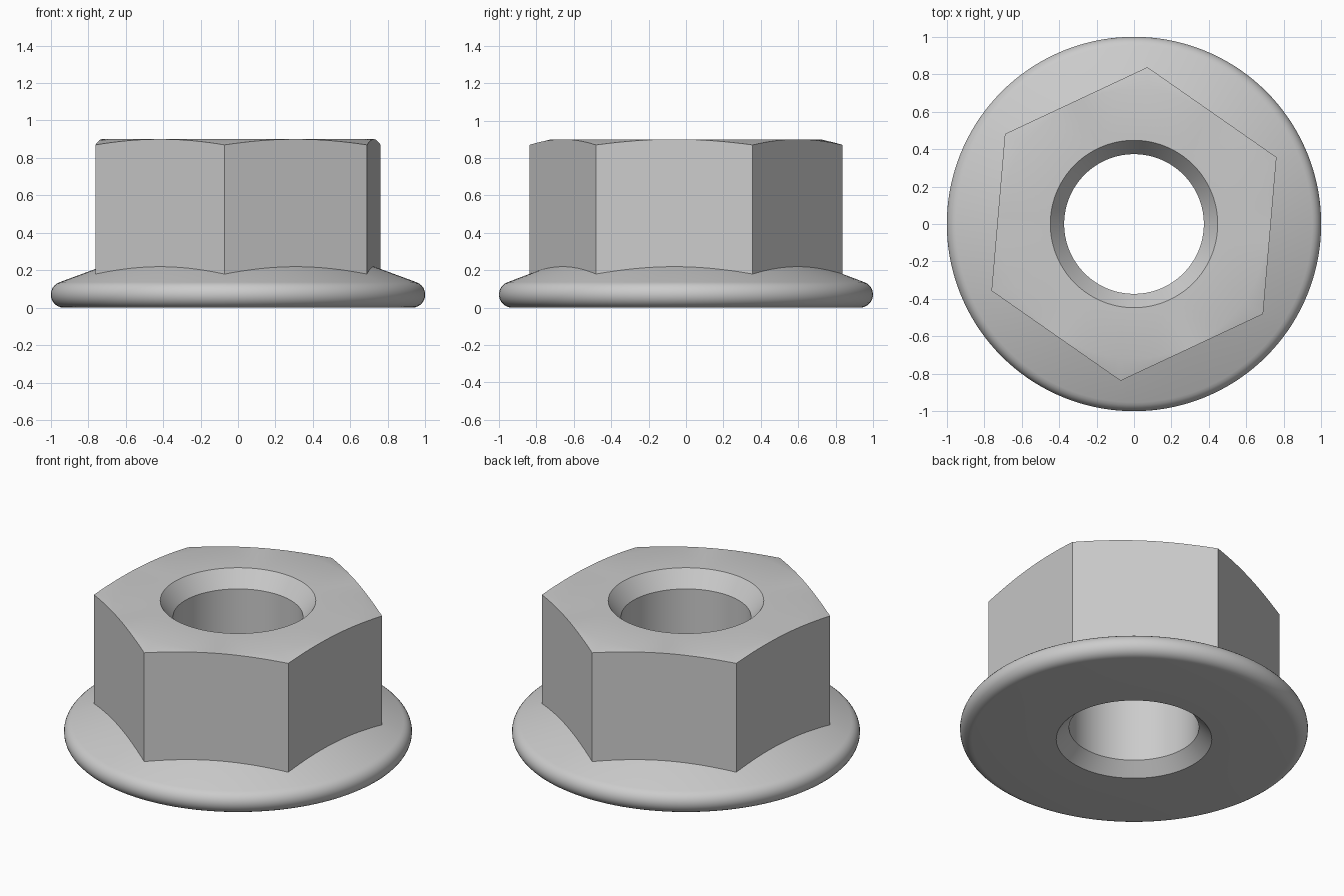
import bpy, bmesh
from math import cos, sin, pi, radians

cube = bpy.data.objects.get("Cube")
if cube:
    bpy.data.objects.remove(cube, do_unlink=True)

SEGMENTS = 144                 # multiple of six, so hexagon corners fall on a segment
FIRST_CORNER = radians(25.1)
APOTHEM = 0.728
BORE, BORE_MOUTH = 0.373, 0.447
HEIGHT = 0.9
RIM = 0.07                     # rounding radius of the flange rim

steel = bpy.data.materials.new("light grey steel")
steel.use_nodes = True
colour = (0.6, 0.6, 0.6, 1)
steel.diffuse_color = colour
steel.node_tree.nodes["Principled BSDF"].inputs["Base Color"].default_value = colour


def section(turn):
    """Closed radius/height outline of the nut at an angle measured from a corner."""
    hexagon = APOTHEM / cos(turn % (pi / 3) - pi / 6)
    outside = hexagon - APOTHEM
    # bore and chamfered top
    points = [(BORE, 0.077), (BORE, HEIGHT - 0.1), (BORE_MOUTH, HEIGHT),
              (APOTHEM - 0.01, HEIGHT), (hexagon, HEIGHT - 0.27 * outside)]
    # foot of the hexagon on the conical flange
    points.append((hexagon, 0.219 - 0.35 * outside))
    # rounded flange rim
    for i in range(13):
        a = radians(71) - radians(161) * i / 12
        points.append((1 - RIM + RIM * cos(a), RIM + RIM * sin(a)))
    # flat underside up to the lower bore chamfer
    points.append((BORE_MOUTH, 0))
    return points


# Sweep the section around the axis
bm = bmesh.new()
rings = []
for s in range(SEGMENTS):
    turn = 2 * pi * s / SEGMENTS
    # exact step within one side keeps the corners crisp
    side_turn = (s % (SEGMENTS // 6)) * 2 * pi / SEGMENTS
    a = turn + FIRST_CORNER
    rings.append([bm.verts.new((r * cos(a), r * sin(a), z))
                  for r, z in section(side_turn)])
for s, ring in enumerate(rings):
    after = rings[(s + 1) % SEGMENTS]
    for i in range(len(ring)):
        j = (i + 1) % len(ring)
        bm.faces.new((ring[i], ring[j], after[j], after[i]))
bmesh.ops.recalc_face_normals(bm, faces=bm.faces[:])

mesh = bpy.data.meshes.new("flange_nut")
bm.to_mesh(mesh)
bm.free()
mesh.materials.append(steel)
nut = bpy.data.objects.new("flange_nut", mesh)
bpy.context.collection.objects.link(nut)

# Smooth round surfaces, sharp hexagon and chamfer edges
bpy.ops.object.select_all(action="DESELECT")
nut.select_set(True)
bpy.context.view_layer.objects.active = nut
bpy.ops.object.shade_smooth_by_angle(angle=radians(30))
